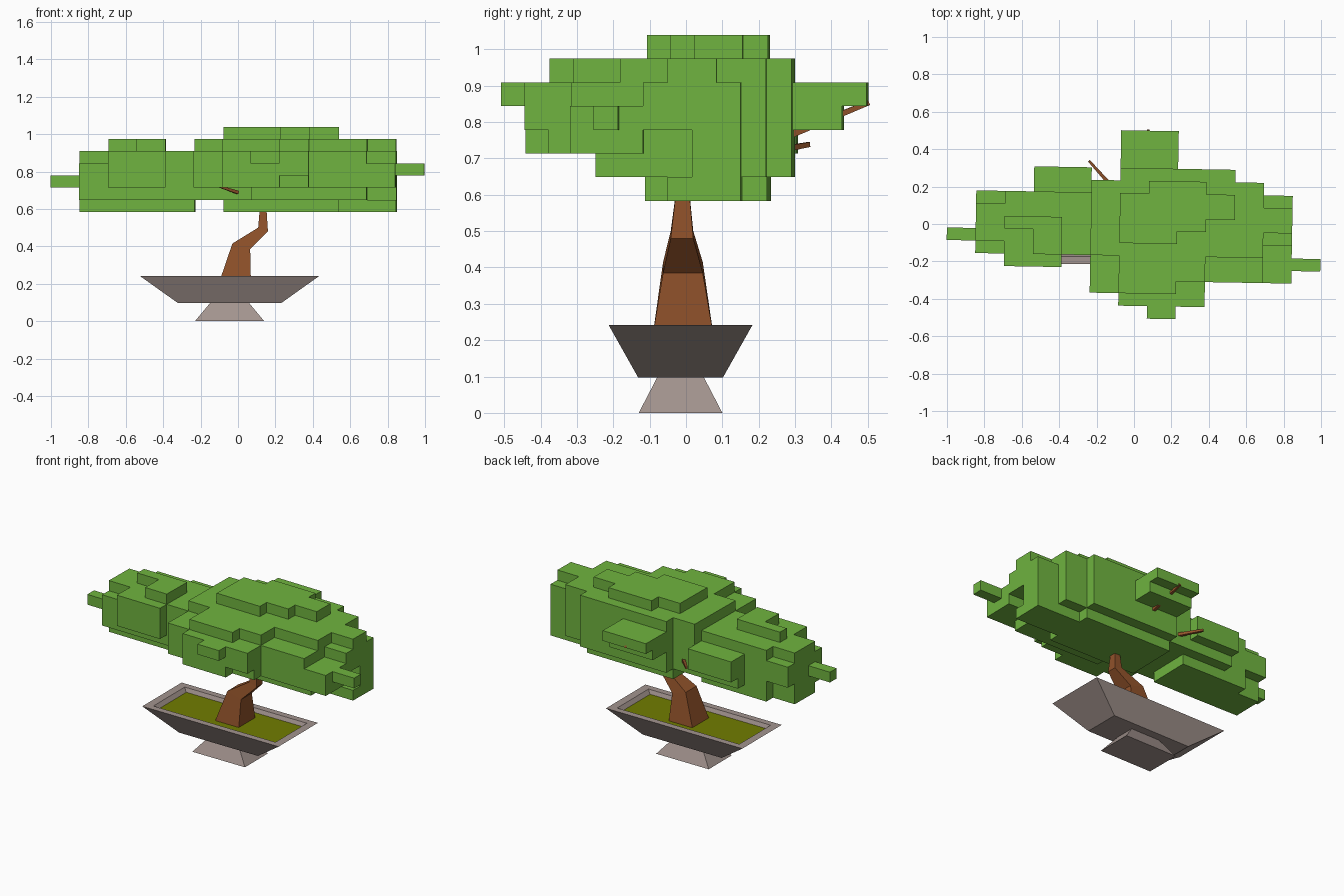
import bpy
import bmesh
from math import radians
from mathutils import Matrix, Vector

cube = bpy.data.objects.get("Cube")
if cube:
    bpy.data.objects.remove(cube, do_unlink=True)


def material(name, colour):
    mat = bpy.data.materials.new(name)
    mat.use_nodes = True
    mat.diffuse_color = (*colour, 1)
    bsdf = next(n for n in mat.node_tree.nodes if n.type == "BSDF_PRINCIPLED")
    bsdf.inputs["Base Color"].default_value = (*colour, 1)
    return mat


leaf_green = material("leaf green", (0.16, 0.455, 0.05))
bark_brown = material("bark brown", (0.28, 0.084, 0.023))
stone_grey = material("stone grey", (0.365, 0.295, 0.272))
moss_olive = material("moss olive", (0.165, 0.205, 0.0))


def finish(name, bm, mat):
    bmesh.ops.remove_doubles(bm, verts=bm.verts, dist=0.0001)
    bmesh.ops.recalc_face_normals(bm, faces=bm.faces)
    mesh = bpy.data.meshes.new(name)
    bm.to_mesh(mesh)
    bm.free()
    mesh.materials.append(mat)
    obj = bpy.data.objects.new(name, mesh)
    bpy.context.collection.objects.link(obj)


def loft(name, rings, mat):
    """Skin a stack of four-cornered rings and cap both ends."""
    bm = bmesh.new()
    loops = [[bm.verts.new(p) for p in ring] for ring in rings]
    for low, high in zip(loops, loops[1:]):
        for n in range(4):
            m = (n + 1) % 4
            bm.faces.new((low[n], low[m], high[m], high[n]))
    bm.faces.new(loops[0][::-1])
    bm.faces.new(loops[-1])
    finish(name, bm, mat)


def rectangle(half_x, half_y, z, cx=-0.045, cy=-0.015):
    return [(cx + sx * half_x, cy + sy * half_y, z)
            for sx, sy in ((-1, -1), (1, -1), (1, 1), (-1, 1))]


# Pot: flared foot, then a flared tray whose rim folds down inside
loft("pot_foot", [rectangle(0.185, 0.115, 0), rectangle(0.1, 0.062, 0.102)], stone_grey)
loft("pot_tray", [rectangle(0.278, 0.117, 0.098), rectangle(0.48, 0.198, 0.242),
                  rectangle(0.43, 0.158, 0.242), rectangle(0.41, 0.145, 0.215)], stone_grey)
loft("soil", [rectangle(0.41, 0.145, 0.212), rectangle(0.41, 0.145, 0.219)], moss_olive)


# Trunk: tilted rings from (left x, left z), (right x, right z), y range
def trunk_ring(xl, zl, xr, zr, y0, y1):
    return [(xl, y0, zl), (xr, y0, zr), (xr, y1, zr), (xl, y1, zl)]


loft("trunk", [
    trunk_ring(-0.1, 0.21, 0.069, 0.21, -0.092, 0.076),
    trunk_ring(-0.03, 0.415, 0.065, 0.385, -0.063, 0.046),
    trunk_ring(0.108, 0.5, 0.16, 0.48, -0.042, 0.02),
    trunk_ring(0.118, 0.62, 0.151, 0.62, -0.026, 0.008),
], bark_brown)


# Branches: thin tapered square twigs reaching out of the leaves
def twig(name, start, end, thick):
    a, b = Vector(start), Vector(end)
    turn = (b - a).to_track_quat("Z", "Y").to_matrix()
    rings = []
    for point, r in ((a, thick), (b, thick * 0.6)):
        rings.append([point + turn @ Vector(c) for c in rectangle(r, r, 0, 0, 0)])
    loft(name, rings, bark_brown)


twig("back_branch", (0.11, 0.2, 0.73), (0.075, 0.503, 0.853), 0.011)
twig("back_right_branch", (-0.1, 0.18, 0.71), (-0.24, 0.337, 0.738), 0.011)
twig("front_branch", (0, -0.185, 0.688), (-0.1, -0.23, 0.72), 0.009)

# Leaves: blocks given as first and last cell along x, y and z
left_clump = [
    (1, 4, 6, 8, 0, 0), (2, 4, 9, 9, 0, 0), (1, 4, 5, 8, 1, 3),
    (1, 1, 6, 8, 4, 4), (2, 4, 5, 9, 4, 4),
    (1, 1, 9, 9, 2, 3), (2, 4, 9, 9, 1, 3), (2, 3, 4, 4, 2, 4),
    (3, 4, 10, 11, 2, 3), (3, 4, 10, 10, 1, 1),
    (2, 2, 7, 7, 5, 5), (3, 3, 5, 7, 5, 5), (0, 0, 6, 6, 2, 2),
]
right_clump = [
    # lower and middle mass
    (6, 9, 6, 10, 0, 0), (10, 11, 7, 9, 0, 0), (5, 10, 5, 10, 1, 5),
    (6, 9, 11, 11, 1, 5), (7, 10, 4, 4, 1, 1), (5, 10, 3, 4, 2, 4),
    (5, 8, 2, 2, 2, 4), (6, 7, 1, 1, 2, 4), (8, 8, 1, 1, 3, 4), (7, 7, 0, 0, 4, 4),
    # hollowed end
    (11, 11, 3, 5, 2, 3), (11, 11, 8, 9, 1, 2), (11, 11, 6, 9, 3, 4),
    (11, 11, 7, 8, 5, 5), (12, 12, 4, 4, 3, 3),
    # crown and back shoot
    (6, 8, 3, 4, 5, 5), (6, 7, 2, 2, 5, 5), (6, 7, 6, 9, 6, 6),
    (7, 8, 7, 10, 6, 6), (9, 9, 8, 9, 6, 6),
    (6, 7, 12, 13, 3, 4), (6, 7, 14, 14, 4, 4),
]
cells = {(i, j, k)
         for a, b, c, d, e, f in left_clump + right_clump
         for i in range(a, b + 1) for j in range(c, d + 1) for k in range(e, f + 1)}

origin = Vector((-1, -0.505, 0.583))
size = Vector((2 / 13, 0.067, 0.0652))
bm = bmesh.new()
for cell in sorted(cells):
    for axis in range(3):
        for side in (0, 1):
            neighbour = list(cell)
            neighbour[axis] += 2 * side - 1
            if tuple(neighbour) in cells:
                continue
            u, v = (axis + 1) % 3, (axis + 2) % 3
            corners = []
            for du, dv in ((0, 0), (1, 0), (1, 1), (0, 1)):
                p = Vector(cell)
                p[axis] += side
                p[u] += du
                p[v] += dv
                corners.append(bm.verts.new(origin + p * size))
            bm.faces.new(corners if side else corners[::-1])
bmesh.ops.rotate(bm, verts=bm.verts, cent=(0, 0, 0),
                 matrix=Matrix.Rotation(radians(-1), 3, "Z"))
finish("leaves", bm, leaf_green)
